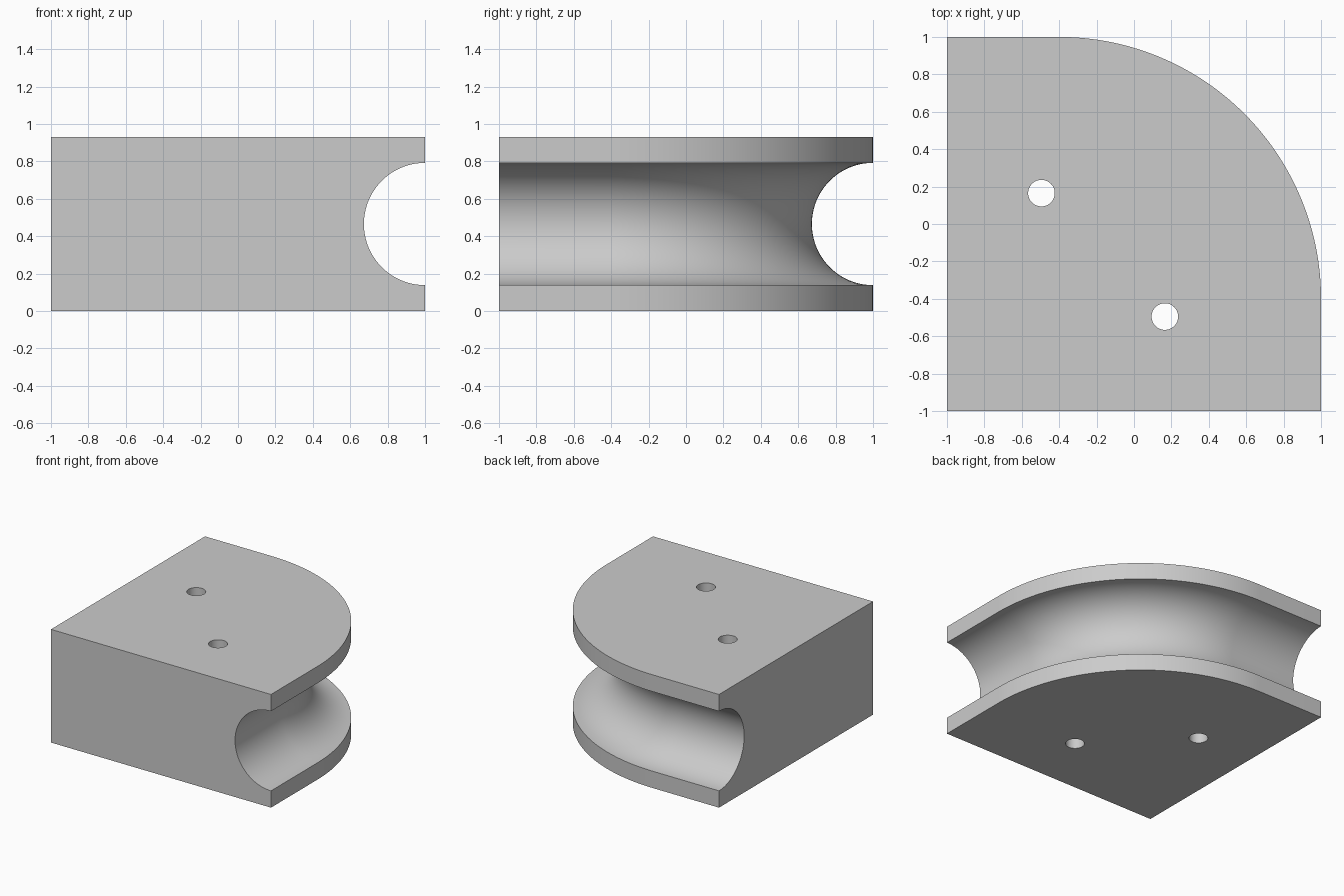
import bpy
import bmesh
from math import sin, cos, pi
from mathutils import Vector

if "Cube" in bpy.data.objects:
    bpy.data.objects.remove(bpy.data.objects["Cube"])

HEIGHT = 0.93
BEND = 1.4              # radius of the rounded corner
GROOVE = 0.327          # radius of the half-round channel
ARC_STEPS, GROOVE_STEPS = 64, 40

grey = bpy.data.materials.new("plain grey")
grey.use_nodes = True
colour = (0.6, 0.6, 0.6, 1)
grey.diffuse_color = colour
grey.node_tree.nodes["Principled BSDF"].inputs["Base Color"].default_value = colour

# Path around the outer wall: (point, outward normal)
centre = Vector((1 - BEND, 1 - BEND, 0))
path = [(Vector((1, -1, 0)), Vector((1, 0, 0)))]
for i in range(ARC_STEPS + 1):
    a = pi / 2 * i / ARC_STEPS
    normal = Vector((cos(a), sin(a), 0))
    path.append((centre + BEND * normal, normal))
path.append((Vector((-1, 1, 0)), Vector((0, 1, 0))))

# Wall profile: (inset, height), lower rim, channel, upper rim
profile = [(0, 0)]
for i in range(GROOVE_STEPS + 1):
    a = pi * i / GROOVE_STEPS
    profile.append((GROOVE * sin(a), HEIGHT / 2 - GROOVE * cos(a)))
profile.append((0, HEIGHT))

# Body: sweep the profile along the path and close it to the square corner
bm = bmesh.new()
rings = [[bm.verts.new(p - n * d + Vector((0, 0, z))) for d, z in profile]
         for p, n in path]
low = bm.verts.new((-1, -1, 0))
high = bm.verts.new((-1, -1, HEIGHT))
for a, b in zip(rings, rings[1:]):
    for j in range(len(profile) - 1):
        bm.faces.new((a[j], b[j], b[j + 1], a[j + 1]))
bm.faces.new([r[0] for r in rings] + [low])
bm.faces.new([r[-1] for r in rings] + [high])
bm.faces.new(rings[0] + [high, low])
bm.faces.new(rings[-1] + [high, low])
bmesh.ops.recalc_face_normals(bm, faces=bm.faces)
mesh = bpy.data.meshes.new("grooved_block")
bm.to_mesh(mesh)
bm.free()
mesh.materials.append(grey)
block = bpy.data.objects.new("grooved_block", mesh)
bpy.context.collection.objects.link(block)

# Two screw holes right through the block
for name, x, y in (("back_hole_cutter", -0.495, 0.165),
                   ("front_hole_cutter", 0.165, -0.495)):
    bpy.ops.mesh.primitive_cylinder_add(vertices=48, radius=0.071, depth=2,
                                        location=(x, y, HEIGHT / 2))
    cutter = bpy.context.object
    cutter.name = name
    cutter.data.materials.append(grey)
    cutter.hide_render = True
    cutter.display_type = 'WIRE'
    cut = block.modifiers.new(name, 'BOOLEAN')
    cut.operation = 'DIFFERENCE'
    cut.solver = 'EXACT'
    cut.object = cutter

# Apply the cuts, remove the cutters, smooth the curved walls
bpy.ops.object.select_all(action='DESELECT')
block.select_set(True)
bpy.context.view_layer.objects.active = block
for cut in list(block.modifiers):
    cutter = cut.object
    bpy.ops.object.modifier_apply(modifier=cut.name)
    bpy.data.objects.remove(cutter)
bpy.ops.object.shade_smooth_by_angle(angle=pi / 6)
